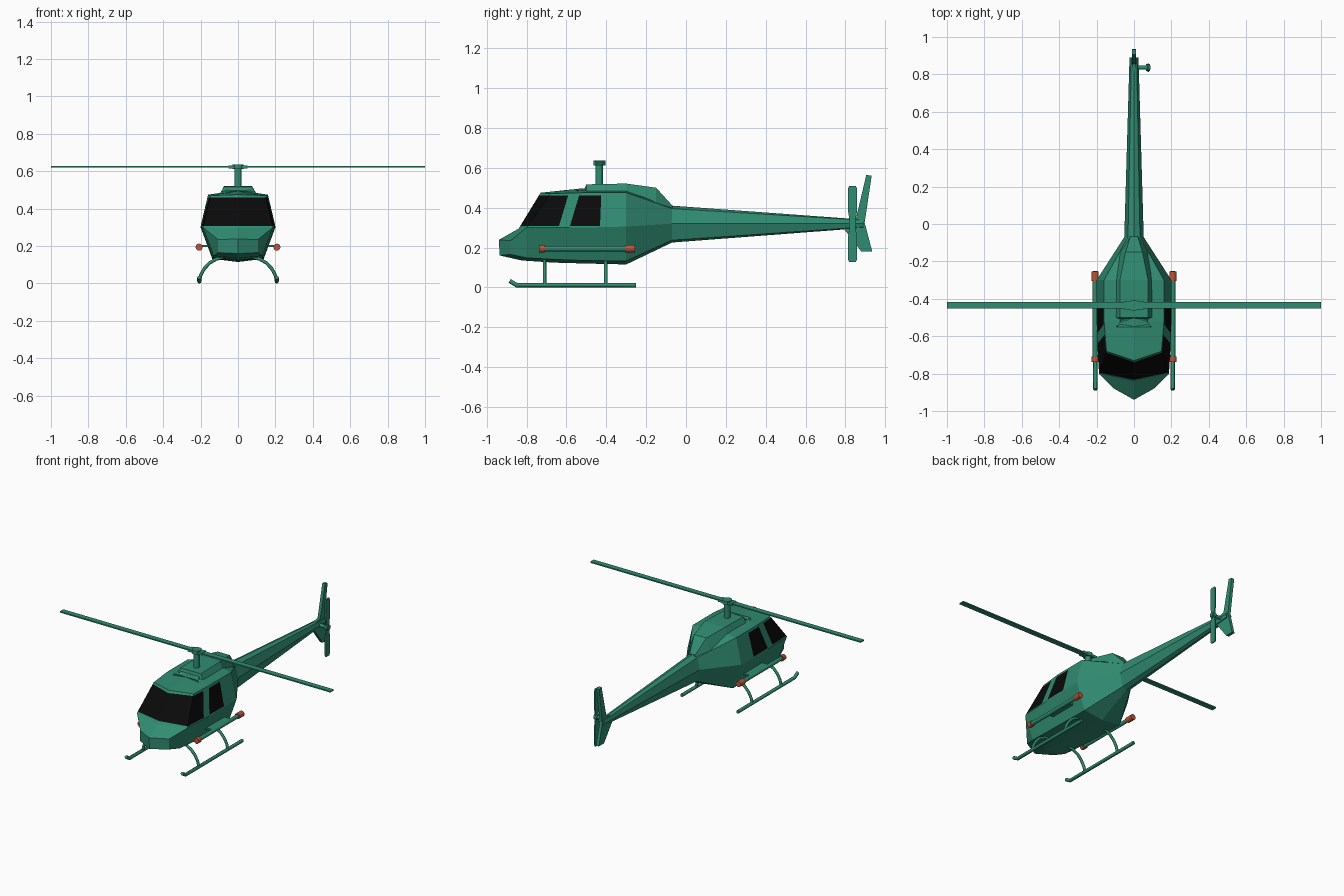
import bpy, bmesh, math
from mathutils import Vector, Matrix

if "Cube" in bpy.data.objects:
    bpy.data.objects.remove(bpy.data.objects["Cube"])


def material(name, rgb):
    m = bpy.data.materials.new(name)
    m.diffuse_color = (*rgb, 1)
    m.use_nodes = True
    m.node_tree.nodes["Principled BSDF"].inputs["Base Color"].default_value = m.diffuse_color
    return m


GREEN = material("green paint", (0.03, 0.262, 0.165))
BLACK = material("black glass", (0.003, 0.003, 0.003))
RED = material("red caps", (0.5, 0.09, 0.045))


def add_object(name, bm, *mats):
    bmesh.ops.recalc_face_normals(bm, faces=bm.faces)
    me = bpy.data.meshes.new(name)
    bm.to_mesh(me)
    bm.free()
    for m in mats:
        me.materials.append(m)
    ob = bpy.data.objects.new(name, me)
    bpy.context.collection.objects.link(ob)
    return ob


def loft(stations):
    """Skin half-rings (bottom centre to top centre), mirrored in x."""
    bm = bmesh.new()
    rings = []
    for half in stations:
        full = half + [(-x, y, z) for x, y, z in half[-2:0:-1]]
        rings.append([bm.verts.new(p) for p in full])
    n, h = len(rings[0]), len(stations[0])
    for a, b in zip(rings, rings[1:]):
        for i in range(n):
            j = (i + 1) % n
            bm.faces.new((a[i], a[j], b[j], b[i]))
    for r in (rings[0], rings[-1]):
        bm.faces.new(r[:h])
        bm.faces.new(r[h - 1:] + r[:1])
    bmesh.ops.remove_doubles(bm, verts=bm.verts, dist=0.0005)
    bmesh.ops.recalc_face_normals(bm, faces=bm.faces)
    return bm


def cylinder(name, p, q, r, mat, sides=12):
    p, q = Vector(p), Vector(q)
    rot = (q - p).to_track_quat('Z', 'Y').to_matrix().to_4x4()
    bm = bmesh.new()
    bmesh.ops.create_cone(bm, cap_ends=True, segments=sides, radius1=r, radius2=r,
                          depth=(q - p).length,
                          matrix=Matrix.Translation((p + q) / 2) @ rot)
    return add_object(name, bm, mat)


def box(name, lo, hi, mat):
    bm = bmesh.new()
    lo, hi = Vector(lo), Vector(hi)
    bmesh.ops.create_cube(bm, size=1, matrix=Matrix.Translation((lo + hi) / 2)
                          @ Matrix.Diagonal((*(hi - lo), 1)))
    return add_object(name, bm, mat)


def plate(name, outline, x0, x1, mat):
    """Extrude a (y, z) outline along x."""
    bm = bmesh.new()
    f = bm.faces.new([bm.verts.new((x0, y, z)) for y, z in outline])
    ext = bmesh.ops.extrude_face_region(bm, geom=[f])["geom"]
    bmesh.ops.translate(bm, vec=(x1 - x0, 0, 0),
                        verts=[v for v in ext if isinstance(v, bmesh.types.BMVert)])
    return add_object(name, bm, mat)


def tube(name, points, r, mat):
    cu = bpy.data.curves.new(name, 'CURVE')
    cu.dimensions = '3D'
    cu.bevel_depth, cu.bevel_resolution, cu.use_fill_caps = r, 2, True
    sp = cu.splines.new('POLY')
    sp.points.add(len(points) - 1)
    for pt, co in zip(sp.points, points):
        pt.co = (*co, 1)
    cu.materials.append(mat)
    ob = bpy.data.objects.new(name, cu)
    bpy.context.collection.objects.link(ob)
    return ob


# Fuselage and tail boom: belly centre, belly edge, waist, roof edge, roof centre
bm = loft([
    [(0, -.935, .16), (.107, -.88, .165), (.107, -.88, .235), (.107, -.88, .235), (0, -.94, .238)],
    [(0, -.825, .135), (.13, -.80, .148), (.187, -.80, .30), (.187, -.80, .30), (0, -.84, .295)],
    [(0, -.66, .124), (.135, -.66, .14), (.195, -.66, .30), (.147, -.68, .47), (0, -.73, .475)],
    [(0, -.52, .12), (.138, -.52, .135), (.20, -.52, .30), (.16, -.52, .475), (0, -.52, .497)],
    [(0, -.30, .115), (.138, -.30, .132), (.20, -.30, .305), (.16, -.30, .475), (0, -.30, .495)],
    [(0, -.07, .225), (.03, -.07, .237), (.052, -.07, .32), (.032, -.07, .395), (0, -.07, .41)],
    [(0, .89, .298), (.014, .89, .303), (.024, .89, .32), (.014, .89, .337), (0, .89, .34)],
])


def cut(co, no):
    faces = [f for f in bm.faces if .3 < f.calc_center_median().z < .49
             and f.calc_center_median().y < -.3]
    geom = set(faces)
    for f in faces:
        geom.update(f.edges, f.verts)
    bmesh.ops.bisect_plane(bm, geom=list(geom), plane_co=co, plane_no=no, dist=1e-5)


# Windows cut into the cabin: sill, header, then slanted door pillars
SILL, HEAD = .308, .46
PILLARS = [(-.64, .3), (-.585, .3), (-.432, .04)]
cut((0, 0, SILL), (0, 0, 1))
cut((0, 0, HEAD), (0, 0, 1))
for y, k in PILLARS:
    cut((0, y, .3), (0, 1, -k))
for f in bm.faces:
    c = f.calc_center_median()
    past = sum(c.y > y + k * (c.z - .3) for y, k in PILLARS)
    f.material_index = int(SILL < c.z < HEAD and past in (0, 2))
add_object("fuselage", bm, GREEN, BLACK)

# Engine cowling with a sunken front intake
cowl = [(-.55, .11, .46, .088, .495), (-.50, .11, .46, .075, .517),
        (-.30, .105, .46, .075, .521), (-.15, .075, .42, .045, .50),
        (-.068, .03, .36, .02, .41)]
bm = loft([[(0, y, zb), (xb, y, zb), (xt, y, zt), (0, y, zt)] for y, xb, zb, xt, zt in cowl])
intake = [f for f in bm.faces if f.normal.z > .5 and -.545 < f.calc_center_median().y < -.505]
bmesh.ops.inset_region(bm, faces=intake, thickness=.012, depth=-.018)
add_object("engine_cowling", bm, GREEN)

# Main rotor
RY = -.435
cylinder("rotor_mast", (0, RY, .49), (0, RY, .615), .019, GREEN)
cylinder("rotor_hub", (0, RY, .612), (0, RY, .637), .03, GREEN)
box("rotor_grip", (-.052, RY - .022, .616), (.052, RY + .022, .632), GREEN)
box("main_rotor_blades", (-1, RY - .018, .621), (1, RY + .018, .629), GREEN)

# Tail fin
plate("tail_fin", [(.79, .34), (.855, .352), (.905, .565), (.932, .56), (.897, .325),
                   (.935, .18), (.88, .18), (.79, .297)], -.01, .01, GREEN)

# Tail rotor
TY, TZ = .836, .318
cylinder("tail_rotor_shaft", (0, TY, TZ), (.088, TY, TZ), .011, GREEN)
cylinder("tail_rotor_hub", (.064, TY, TZ), (.086, TY, TZ), .019, GREEN)
for name, s in (("upper", 1), ("lower", -1)):
    plate(name + "_tail_blade",
          [(TY + y, TZ + s * z) for y, z in ((-.012, 0), (-.022, .06), (-.022, .18), (-.016, .192),
                                            (.016, .192), (.022, .18), (.022, .06), (.012, 0))],
          .071, .079, GREEN)

# Landing gear and side pods, both sides
for side, s in (("left", -1), ("right", 1)):
    tube(side + "_skid", [(s * .207, -.885, .032), (s * .207, -.85, .011),
                          (s * .207, -.25, .011)], .011, GREEN)
    for end, y in (("front", -.71), ("rear", -.403)):
        tube(f"{side}_{end}_strut",
             [(s * x, y, z) for x, z in ((.207, .011), (.199, .045), (.18, .08),
                                        (.152, .11), (.115, .131), (.06, .145))], .009, GREEN)
    px, pz = s * .208, .194
    cylinder(side + "_pod_tube", (px, -.72, pz), (px, -.29, pz), .013, GREEN)
    cylinder(side + "_pod_front_cap", (px, -.737, pz), (px, -.708, pz), .019, RED)
    cylinder(side + "_pod_rear_cap", (px, -.305, pz), (px, -.255, pz), .019, RED)
    box(side + "_pod_bracket", (min(s * .14, px), -.57, .196), (max(s * .14, px), -.38, .207), GREEN)
